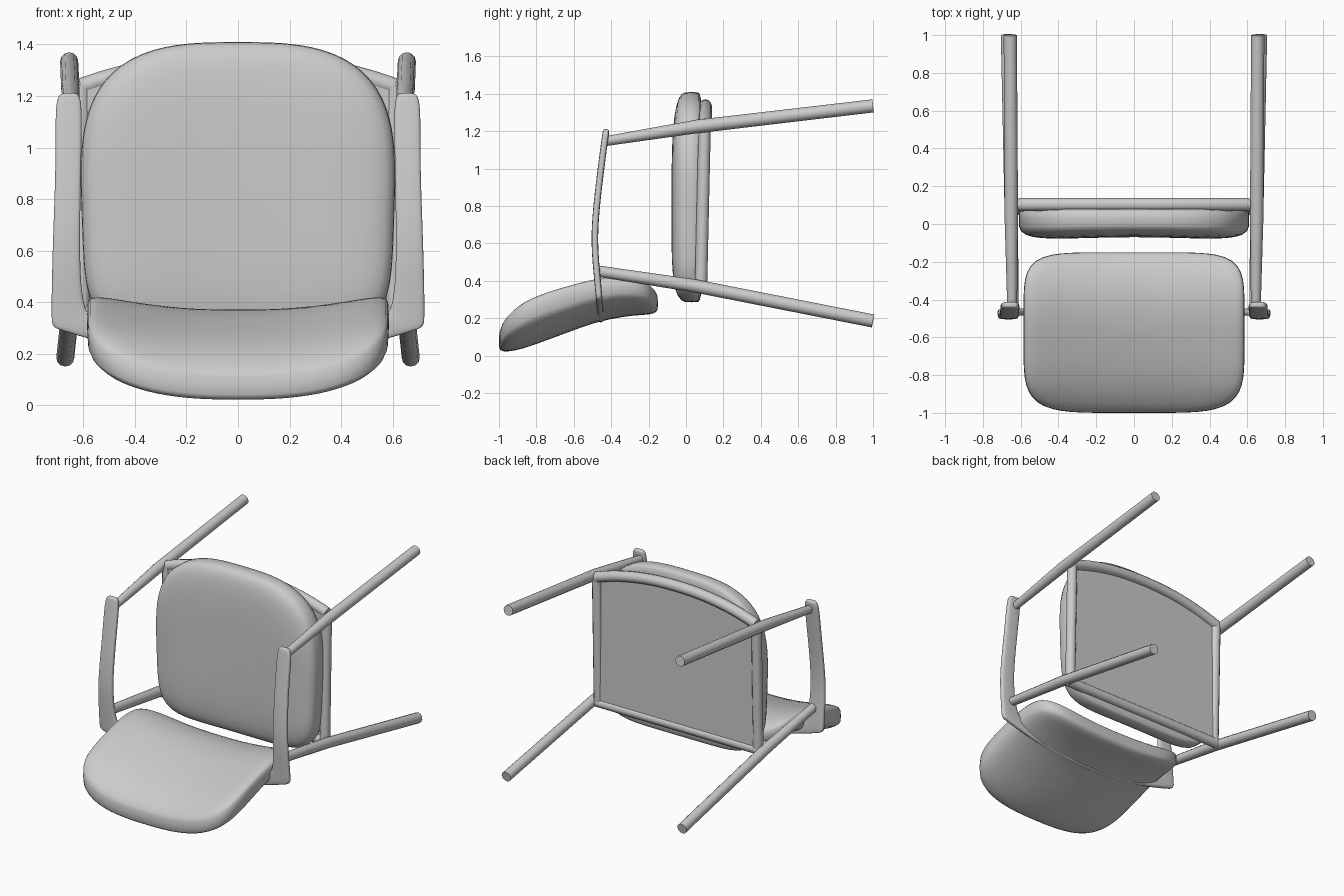
import bpy, bmesh, math
from mathutils import Vector

cube = bpy.data.objects.get("Cube")
if cube:
    bpy.data.objects.remove(cube, do_unlink=True)


def mesh_object(name, bm, smooth=True):
    bmesh.ops.recalc_face_normals(bm, faces=bm.faces)
    mesh = bpy.data.meshes.new(name)
    bm.to_mesh(mesh)
    bm.free()
    if smooth:
        mesh.shade_smooth()
    obj = bpy.data.objects.new(name, mesh)
    bpy.context.collection.objects.link(obj)
    return obj


def interp(x, points):
    """Smooth interpolation through sorted (x, value) pairs."""
    if x <= points[0][0]:
        return points[0][1]
    for i, ((x0, v0), (x1, v1)) in enumerate(zip(points, points[1:])):
        if x <= x1:
            before = points[max(i - 1, 0)]
            after = points[min(i + 2, len(points) - 1)]
            m0 = (v1 - before[1]) / (x1 - before[0]) * (x1 - x0)
            m1 = (after[1] - v0) / (after[0] - x0) * (x1 - x0)
            t = (x - x0) / (x1 - x0)
            return ((2*t**3 - 3*t**2 + 1) * v0 + (t**3 - 2*t**2 + t) * m0
                    + (3*t**2 - 2*t**3) * v1 + (t**3 - t**2) * m1)
    return points[-1][1]


def pad(name, corner, edge, place, count=96):
    """Cushion of concentric rounded rings; place maps unit (u, v, h) to space.
    corner and edge hold roundness exponents for the + and - sides."""
    scales = [.02, .2, .4, .55, .7, .8, .88, .94, .98, .996]
    profile = [(s, (1 - s**edge[0])**(1 / edge[0])) for s in scales] + [(1, 0)]
    profile += [(s, -(1 - s**edge[1])**(1 / edge[1])) for s in reversed(scales)]
    bm = bmesh.new()
    rings = []
    for s, h in profile:
        ring = []
        for i in range(count):
            a = math.tau * i / count
            c, d = math.cos(a), math.sin(a)
            p = corner[0] if d > 0 else corner[1]
            r = s * (abs(c)**p + abs(d)**p)**(-1 / p)
            ring.append(bm.verts.new(place(r * c, r * d, h)))
        rings.append(ring)
    for low, high in zip(rings, rings[1:]):
        for i in range(count):
            j = (i + 1) % count
            bm.faces.new((low[i], low[j], high[j], high[i]))
    bm.faces.new(rings[0])
    bm.faces.new(rings[-1])
    return mesh_object(name, bm)


def tube(name, points, radii):
    curve = bpy.data.curves.new(name, 'CURVE')
    curve.dimensions = '3D'
    curve.bevel_depth = 1
    curve.bevel_resolution = 4
    curve.use_fill_caps = True
    spline = curve.splines.new('POLY')
    spline.points.add(len(points) - 1)
    for sp, p, r in zip(spline.points, points, radii):
        sp.co = (*p, 1)
        sp.radius = r
    spline.use_smooth = True
    obj = bpy.data.objects.new(name, curve)
    bpy.context.collection.objects.link(obj)
    return obj


# Seat cushion, slightly dished, narrowing towards the backrest
def seat_place(u, v, h):
    x = .61 * u * (1 + .03 * min(v, 0))
    y = .03 - (.13 - .03 * (1 - u * u)) * h if h > 0 else .03 - .055 * h
    return (x, y, .847 + .562 * v)


pad("seat_cushion", (3, 6), (4, 8), seat_place)


# Backrest cushion, bent along its height and wrapped around the sitter
MID = [(-1, .075), (-.84, .145), (-.65, .215), (-.46, .272), (-.3, .29), (-.15, .275)]


def back_place(u, v, h):
    y = -.575 + .425 * v
    wrap = (.09 - .015 * v) * abs(u)**2.5
    thickness = interp(v, [(-1, .085), (-.6, .1), (.3, .09), (1, .07)])
    return (.585 * u, y, interp(y, MID) + wrap + thickness * h)


pad("backrest_cushion", (6, 5), (4.5, 4.5), back_place)

# Legs run from the arms past the seat frame to the floor ends
for side, s in (("left", 1), ("right", -1)):
    tube("front_leg_" + side,
         [(s * .645, -.44, 1.145), (s * .65, .06, 1.225), (s * .655, 1, 1.335)],
         [.026, .036, .035])
    tube("rear_leg_" + side,
         [(s * .64, -.475, .452), (s * .65, .05, .372), (s * .67, 1, .185)],
         [.03, .035, .035])
    tube("side_rail_" + side,
         [(s * .607, .08, .36), (s * .607, .1, 1.24)], [.033, .033])

# Seat frame cross rails
arc = []
for i in range(25):
    u = i / 12 - 1
    arc.append(Vector((.607 * u, .103, 1.235 + .1 * (1 - abs(u)**2.2))))
tube("front_rail", arc, [.035] * len(arc))
tube("rear_rail", [(-.64, .082, .365), (.64, .082, .365)], [.033, .033])

# Flat board under the seat
bm = bmesh.new()
outline = [Vector((-.6, .075, .36))] + [Vector((p.x, .075, p.z)) for p in arc]
outline.append(Vector((.6, .075, .36)))
board = bm.faces.new([bm.verts.new(p) for p in outline])
extruded = bmesh.ops.extrude_face_region(bm, geom=[board])
for v in extruded["geom"]:
    if isinstance(v, bmesh.types.BMVert):
        v.co.y += .028
mesh_object("seat_board", bm, smooth=False)

# Arms and back bow in one bent strip: outer and inner edge pairs (x, z)
HALF = [((.69, 1.212), (.62, 1.212)), ((.71, 1.17), (.604, 1.17)),
        ((.706, .95), (.608, .95)), ((.718, .65), (.614, .65)),
        ((.723, .45), (.61, .46)), ((.724, .32), (.595, .385)),
        ((.71, .298), (.585, .36)), ((.58, .258), (.55, .34)),
        ((.4, .212), (.4, .3)), ((.2, .183), (.2, .26)), ((0, .175), (0, .25))]
BEND = [(.17, -.455), (.4, -.472), (.65, -.495), (1, -.455), (1.22, -.425)]
rows = HALF + [tuple((-x, z) for x, z in row) for row in reversed(HALF[:-1])]
bm = bmesh.new()
pairs = [[bm.verts.new((x, interp(z, BEND), z)) for x, z in row] for row in rows]
for (a, b), (c, d) in zip(pairs, pairs[1:]):
    bm.faces.new((a, b, d, c))
arms = mesh_object("arm_bow", bm)
solid = arms.modifiers.new("thickness", 'SOLIDIFY')
solid.thickness = .036
solid.offset = 0
bevel = arms.modifiers.new("soft_edges", 'BEVEL')
bevel.width = .009
bevel.segments = 1
subsurf = arms.modifiers.new("smooth", 'SUBSURF')
subsurf.levels = subsurf.render_levels = 2
